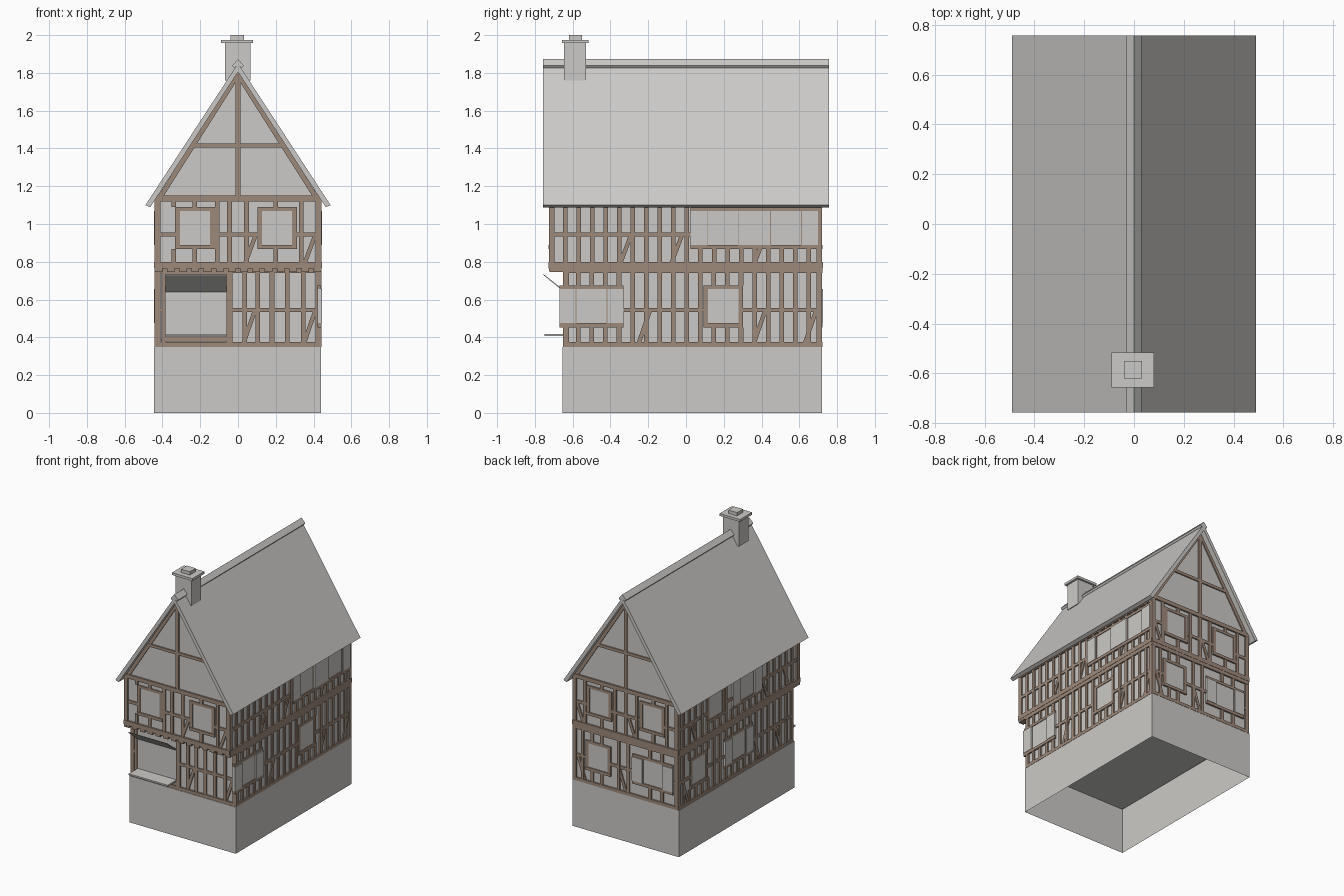
import bpy, bmesh
from mathutils import Vector

if "Cube" in bpy.data.objects:
    bpy.data.objects.remove(bpy.data.objects["Cube"])


def material(name, color):
    m = bpy.data.materials.new(name)
    m.use_nodes = True
    m.diffuse_color = (*color, 1)
    m.node_tree.nodes["Principled BSDF"].inputs["Base Color"].default_value = (*color, 1)
    return m


STONE = material("pale grey", (0.6, 0.59, 0.57))
WOOD = material("timber brown", (0.34, 0.25, 0.195))


def finish(name, bm, mat):
    bmesh.ops.recalc_face_normals(bm, faces=bm.faces)
    mesh = bpy.data.meshes.new(name)
    bm.to_mesh(mesh)
    bm.free()
    mesh.materials.append(mat)
    ob = bpy.data.objects.new(name, mesh)
    bpy.context.collection.objects.link(ob)
    return ob


def prism(bm, lower, upper):
    """Solid between two matching outlines."""
    a = [bm.verts.new(p) for p in lower]
    b = [bm.verts.new(p) for p in upper]
    n = len(a)
    bm.faces.new(a)
    bm.faces.new(b[::-1])
    for i in range(n):
        j = (i + 1) % n
        bm.faces.new((a[i], a[j], b[j], b[i]))


def box(name, x, y, z, mat=STONE):
    bm = bmesh.new()
    ring = [(x[0], y[0]), (x[1], y[0]), (x[1], y[1]), (x[0], y[1])]
    prism(bm, [(*p, z[0]) for p in ring], [(*p, z[1]) for p in ring])
    return finish(name, bm, mat)


def extrude_y(name, outline, y0, y1, mat=STONE):
    bm = bmesh.new()
    prism(bm, [(x, y0, z) for x, z in outline], [(x, y1, z) for x, z in outline])
    return finish(name, bm, mat)


# Wall placements: along the wall u, height z, distance out d
WX, BACK, LOW, HIGH = 0.43, 0.71, -0.64, -0.715
front_low = lambda u, z, d: Vector((u, LOW - d, z))
front_high = lambda u, z, d: Vector((u, HIGH - d, z))
back_wall = lambda u, z, d: Vector((u, BACK + d, z))
left_wall = lambda u, z, d: Vector((WX + d, u, z))
right_wall = lambda u, z, d: Vector((-WX - d, u, z))


def slab(bm, place, pts, d, d0=-0.01):
    prism(bm, [place(u, z, d0) for u, z in pts], [place(u, z, d) for u, z in pts])


def bar(bm, place, u0, u1, z0, z1, d=0.01):
    slab(bm, place, [(u0, z0), (u1, z0), (u1, z1), (u0, z1)], d)


def beam(bm, place, p, q, w, d=0.008):
    """Slanted timber between two points."""
    p, q = Vector(p), Vector(q)
    s = (q - p).normalized().orthogonal() * w / 2
    slab(bm, place, [p - s, q - s, q + s, p + s], d)


def gaps(lo, hi, blocks):
    """Parts of a span left free by the blocked spans."""
    for a, b in sorted(blocks):
        if a > lo:
            yield lo, min(a, hi)
        lo = max(lo, b)
        if lo >= hi:
            return
    yield lo, hi


def timber_wall(name, place, u0, u1, z0, z1, posts, windows, braces, top=0.03, opening=None):
    """windows: (centre, has shutters); braces: foot positions."""
    wood, panes = bmesh.new(), bmesh.new()
    mid = (z0 + z1) / 2
    wz0, wz1 = mid - 0.085, mid + 0.095
    if z0 > 0.7:
        wz0, wz1 = 0.89, 1.07
    rail = 0.945 if z0 > 0.7 else 0.545
    blocks = []
    for c, shut in windows:
        half = 0.17 if shut else 0.105
        blocks.append((c - half, c + half, wz0 - 0.022, wz1 + 0.02))
        # pane and timber frame
        bar(panes, place, c - 0.082, c + 0.082, wz0, wz1, 0.004)
        for s in (-1, 1):
            bar(wood, place, *sorted((c + s * 0.08, c + s * 0.105)), wz0, wz1, 0.009)
            if shut:
                bar(panes, place, *sorted((c + s * 0.084, c + s * 0.17)), wz0, wz1, 0.016)
        bar(wood, place, c - half, c + half, wz0 - 0.022, wz0, 0.013)
        bar(wood, place, c - half, c + half, wz1, wz1 + 0.02, 0.009)
    if opening:
        blocks.append(opening)
    # sill beam, head beam and corner posts
    for a, b in ((z0, z0 + 0.024), (z1 - top, z1)):
        bar(wood, place, u0, u1, a, b, 0.012)
    for a, b in ((u0, u0 + 0.03), (u1 - 0.03, u1)):
        for lo, hi in gaps(z0, z1, [k[2:] for k in blocks if k[0] < b and k[1] > a]):
            bar(wood, place, a, b, lo, hi, 0.011)
    # studs and middle rail, interrupted at the openings
    for p in posts:
        cuts = [k[2:] for k in blocks if k[0] < p + 0.012 and k[1] > p - 0.012]
        for lo, hi in gaps(z0, z1, cuts):
            bar(wood, place, p - 0.012, p + 0.012, lo, hi)
    for lo, hi in gaps(u0, u1, [k[:2] for k in blocks]):
        bar(wood, place, lo, hi, rail - 0.011, rail + 0.011, 0.009)
    for f in braces:
        beam(wood, place, (f, z0 + 0.02), (f + 0.06, rail), 0.022)
    finish(name + "_timbers", wood, WOOD)
    if windows:
        finish(name + "_windows", panes, STONE)
    else:
        panes.free()


def spread(lo, hi, n):
    return [lo + (hi - lo) * i / (n - 1) for i in range(n)]


# Plinth, open underneath
plinth = box("plinth", (-0.445, 0.44), (-0.655, 0.72), (0, 0.35))
bm = bmesh.new()
bm.from_mesh(plinth.data)
flat = [f for f in bm.faces if abs(f.normal.z) > 0.9 and f.calc_center_median().z < 0.1]
bmesh.ops.delete(bm, geom=flat, context='FACES_ONLY')
bm.to_mesh(plinth.data)
bm.free()

# Plaster walls with gables
box("ground_floor_walls", (-WX, WX), (LOW, BACK), (0.345, 0.78))
extrude_y("upper_floor_walls", [(-WX, 0.765), (WX, 0.765), (WX, 1.13), (0, 1.81), (-WX, 1.13)],
          HIGH, BACK)

# Timber framing
E = 0.44
timber_wall("front_ground", front_low, -E, E, 0.35, 0.77,
            [-0.395, -0.04, 0.035, 0.105, 0.18, 0.26, 0.345], [], [0.03, 0.35],
            opening=(-0.385, -0.055, 0.39, 0.735))
timber_wall("front_upper", front_high, -E, E, 0.765, 1.15,
            [-0.34, -0.23, -0.11, -0.045, 0.045, 0.2, 0.335], [(-0.228, False), (0.207, False)],
            [0.035, 0.35])
timber_wall("back_ground", back_wall, -E, E, 0.35, 0.77,
            [-0.3, -0.2, -0.02, 0.06, 0.2, 0.28, 0.36], [(-0.225, True), (0.23, False)], [0.0, 0.34])
timber_wall("back_upper", back_wall, -E, E, 0.765, 1.15,
            [-0.34, -0.23, -0.09, 0, 0.09, 0.2, 0.34], [(-0.22, False), (0.22, False)], [-0.08, 0.35])
timber_wall("left_ground", left_wall, -0.65, 0.72, 0.35, 0.77,
            spread(-0.57, 0.65, 18), [(-0.5, True), (0.197, False)], [-0.25, 0.36, 0.63])
timber_wall("left_upper", left_wall, -0.725, 0.72, 0.765, 1.15,
            spread(-0.64, 0.65, 19), [(0.195, True), (0.53, True)], [-0.35, -0.08, 0.36], 0.05)
timber_wall("right_ground", right_wall, -0.65, 0.72, 0.35, 0.77,
            spread(-0.57, 0.65, 18), [(0.0, True), (0.47, False)], [-0.5, -0.25, 0.6])
timber_wall("right_upper", right_wall, -0.725, 0.72, 0.765, 1.15,
            spread(-0.64, 0.65, 19), [(-0.1, True), (0.27, False)], [-0.6, -0.35, 0.5], 0.05)

# Floor beam around the house
bm = bmesh.new()
for place, a, b in ((front_high, -E, E), (back_wall, -E, E),
                    (left_wall, -0.725, 0.72), (right_wall, -0.725, 0.72)):
    bar(bm, place, a, b, 0.767, 0.8, 0.014)
for place in (left_wall, right_wall):
    bar(bm, place, -0.725, 0.72, 0.75, 0.77, 0.012)
finish("floor_beam", bm, WOOD)

# Joist ends below the jetty
bm = bmesh.new()
for u in spread(-0.42, 0.42, 14):
    slab(bm, front_low, [(u - 0.02, 0.747), (u + 0.02, 0.747), (u + 0.02, 0.77), (u - 0.02, 0.77)], 0.083)
finish("jetty_joists", bm, WOOD)

# Gable timbers
for name, place in (("front_gable", front_high), ("back_gable", back_wall)):
    bm = bmesh.new()
    bar(bm, place, -0.012, 0.012, 1.14, 1.79)
    bar(bm, place, -0.255, 0.255, 1.405, 1.427, 0.009)
    for s in (-1, 1):
        beam(bm, place, (s * 0.42, 1.13), (0, 1.793), 0.026, 0.008)
    finish(name + "_timbers", bm, WOOD)

# Shop front: panel, frame, counter board and raised flap
bm = bmesh.new()
bar(bm, front_low, -0.385, -0.06, 0.41, 0.735, 0.004)
finish("shop_panel", bm, STONE)
bm = bmesh.new()
for a, b, lo, hi in ((-0.405, -0.385, 0.37, 0.75), (-0.06, -0.04, 0.37, 0.75),
                     (-0.385, -0.06, 0.378, 0.405), (-0.385, -0.06, 0.73, 0.755)):
    bar(bm, front_low, a, b, lo, hi, 0.012)
finish("shop_frame", bm, WOOD)
box("shop_counter", (-0.385, -0.06), (-0.75, -0.64), (0.407, 0.418))
bm = bmesh.new()
flap = [(-0.645, 0.64), (-0.752, 0.727), (-0.757, 0.736), (-0.645, 0.65)]
prism(bm, [(-0.385, y, z) for y, z in flap], [(-0.06, y, z) for y, z in flap])
finish("shop_flap", bm, STONE)

# Roof and ridge
extrude_y("roof", [(-0.49, 1.1), (-0.465, 1.088), (0, 1.805), (0.465, 1.088), (0.49, 1.1), (0, 1.85)],
          -0.757, 0.757)
extrude_y("ridge_cap", [(-0.03, 1.838), (-0.02, 1.825), (0, 1.845), (0.02, 1.825), (0.03, 1.838), (0, 1.873)],
          -0.757, 0.757)

# Chimney
box("chimney_stack", (-0.07, 0.065), (-0.645, -0.53), (1.76, 1.958))
box("chimney_cap", (-0.09, 0.08), (-0.657, -0.515), (1.957, 1.975))
box("chimney_top", (-0.04, 0.033), (-0.62, -0.55), (1.97, 2.0))
